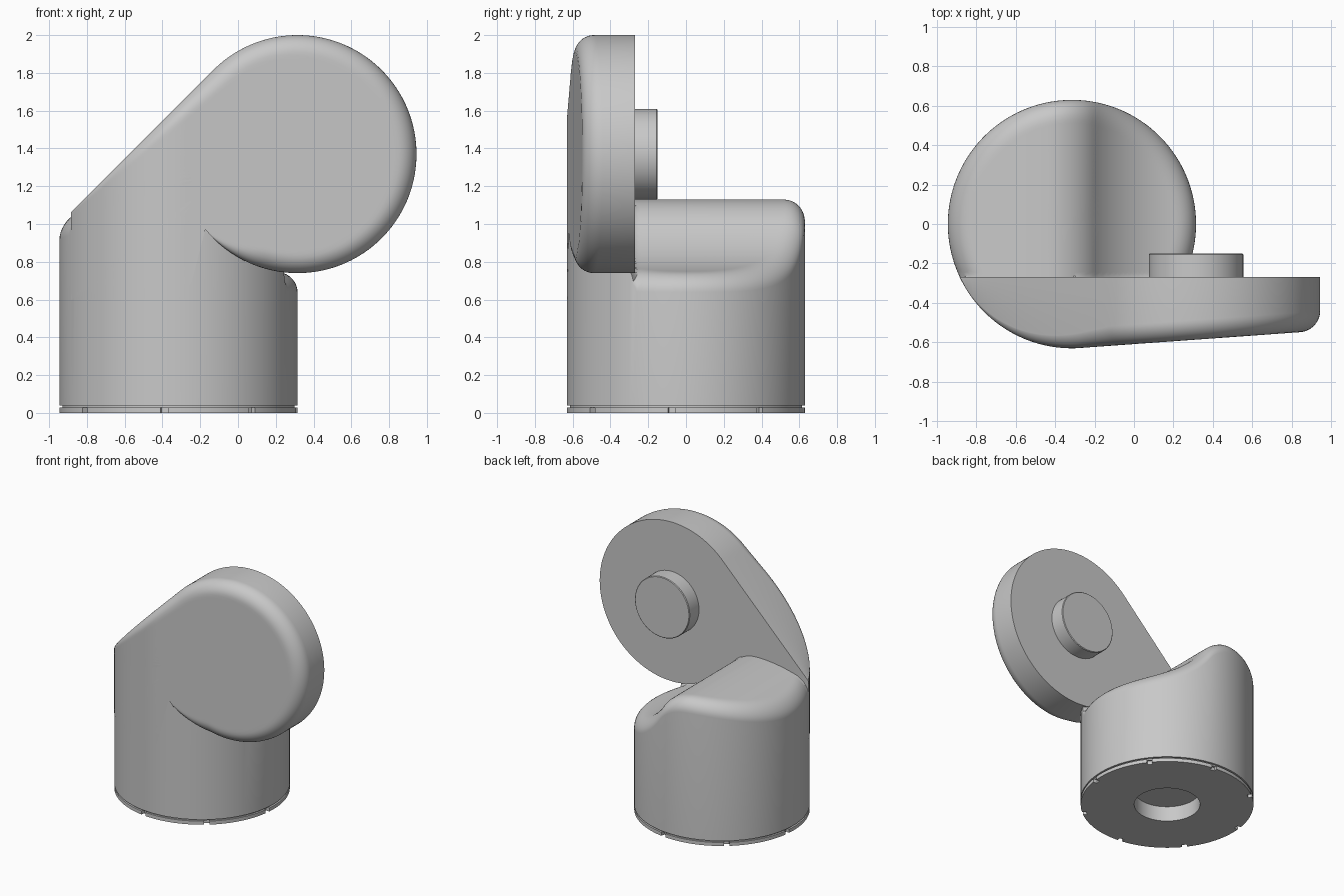
import bpy, bmesh, math

if "Cube" in bpy.data.objects:
    bpy.data.objects.remove(bpy.data.objects["Cube"])

grey = bpy.data.materials.new("plain grey")
grey.diffuse_color = (0.58, 0.58, 0.58, 1)
grey.use_nodes = True
grey.node_tree.nodes["Principled BSDF"].inputs["Base Color"].default_value = grey.diffuse_color

R = 0.63               # radius of both column and head
CX = -0.315            # column axis
DX, DZ = 0.315, 1.37   # head disc centre
BACK = -0.27           # back plane of the head
FILLET = 0.1


def loft(name, loops):
    """Join closed loops of equal length; collapsed loops become points."""
    bm = bmesh.new()
    rows = [[bm.verts.new(p) for p in loop] for loop in loops]
    n = len(rows[0])
    for a, b in zip(rows, rows[1:]):
        for i in range(n):
            j = (i + 1) % n
            bm.faces.new((a[i], a[j], b[j], b[i]))
    bmesh.ops.remove_doubles(bm, verts=bm.verts, dist=1e-5)
    bmesh.ops.recalc_face_normals(bm, faces=bm.faces)
    mesh = bpy.data.meshes.new(name)
    bm.to_mesh(mesh)
    bm.free()
    mesh.materials.append(grey)
    ob = bpy.data.objects.new(name, mesh)
    bpy.context.collection.objects.link(ob)
    bpy.ops.object.select_all(action='DESELECT')
    ob.select_set(True)
    bpy.context.view_layer.objects.active = ob
    bpy.ops.object.shade_smooth_by_angle(angle=math.radians(35))
    return ob


def ring(r, z, angles):
    return [(CX + r * math.cos(a), r * math.sin(a), z) for a in angles]


def drop(e, rf):
    """Depth of a quarter-round fillet at distance e from the edge."""
    if rf <= 0 or e >= rf or e < -1e-4:
        return 0.0
    e = max(e, 0.0)
    return rf - math.sqrt(max(rf * rf - (rf - e) ** 2, 0))


# Base ring with eight rim notches and a round socket underneath
spots = []
for k in range(8):
    a0 = -6.8 + 45 * k
    spots += [(a0 - 1.8, R), (a0 - 1.8, 0.6), (a0 + 1.8, 0.6), (a0 + 1.8, R)]
    spots += [(a0 + 1.8 + 41.4 * i / 20, R) for i in range(1, 20)]
ang = [math.radians(a) for a, _ in spots]


def notched(z):
    return [(CX + r * math.cos(t), r * math.sin(t), z)
            for t, (_, r) in zip(ang, spots)]


loft("base_ring", [ring(0, 0.12, ang), ring(0.24, 0.12, ang), ring(0.24, 0, ang),
                   notched(0), notched(0.028), ring(0.615, 0.028, ang),
                   ring(0.615, 0.05, ang)])


# Column with a humped, scooped top
def top(x):
    if x >= -0.2:
        return DZ - math.sqrt(R * R - (min(x, DX) - DX) ** 2)
    if x >= -0.437:
        return 0.84 + math.sqrt(0.0841 - (x + 0.437) ** 2)
    return 1.13 - 0.11 * ((-0.437 - x) / 0.508) ** 2


def top_z(x, y, e):
    fade = min(max((BACK - y) / 0.03, 0), 1)   # buried in the head at the front
    return top(x) + 0.03 * fade * (x > -0.3) - drop(e, FILLET * (1 - fade))


even = [2 * math.pi * i / 192 for i in range(192)]
insets = [FILLET * (i / 8) ** 2 for i in range(9)]
insets += [FILLET + (R - FILLET) * i / 30 for i in range(1, 31)]
loops = [ring(0.24, 0.12, even), ring(0.24, 0.04, even), ring(R, 0.04, even)]
for e in insets:
    loops.append([(x, y, top_z(x, y, e)) for x, y, _ in ring(R - e, 0, even)])
loft("column", loops)


# Head: round plate flowing into the column along a 45 degree edge
def front(x):
    if x < -0.27:
        return -math.sqrt(max(R * R - (x - CX) ** 2, 0)) - 0.001
    return -0.629 + (x + 0.27) * 0.0717


def head_y(x, z):
    s = ((x - DX) + (z - DZ)) / math.sqrt(2)
    q = (-(x - DX) + (z - DZ)) / math.sqrt(2)
    if s < 0 and q > 0:                       # along the sloping edge
        e, rf = R - q, FILLET * max(1 + s / 1.1, 0.1)
    else:                                     # around the disc
        e, rf = R - math.hypot(x - DX, z - DZ), FILLET
        if q <= 0:
            rf *= min(max((x + 0.15) / 0.3, 0), 1)
    return min(front(x) + drop(e, rf), BACK)


def span(a, b, n):
    return [(a[0] + (b[0] - a[0]) * i / n, a[1] + (b[1] - a[1]) * i / n)
            for i in range(n)]


arc = [math.radians(135 - 280 * i / 120) for i in range(121)]
outline = [(DX + R * math.cos(a), DZ + R * math.sin(a)) for a in arc]
corners = [outline[-1], (-0.27, 0.6), (-0.885, 0.6), (-0.885, 1.06), outline[0]]
outline.pop()
for a, b, n in zip(corners, corners[1:], (12, 20, 16, 40)):
    outline += span(a, b, n)
PX, PZ = -0.1, 1.25
scales = [1 - 0.14 * (i / 10) ** 2 for i in range(11)]
scales += [0.86 * (1 - i / 24) for i in range(1, 25)]
loops = [[(PX, BACK, PZ)] * len(outline), [(x, BACK, z) for x, z in outline]]
for t in scales:
    pts = [(PX + (x - PX) * t, PZ + (z - PZ) * t) for x, z in outline]
    loops.append([(x, head_y(x, z), z) for x, z in pts])
loft("head_plate", loops)


# Round peg on the back of the head
def disc(r, y):
    return [(DX + r * math.cos(a), y, DZ + r * math.sin(a)) for a in even[::2]]


loft("pivot_peg", [disc(0, -0.3), disc(0.24, -0.3), disc(0.24, -0.155),
                   disc(0.235, -0.15), disc(0, -0.15)])
